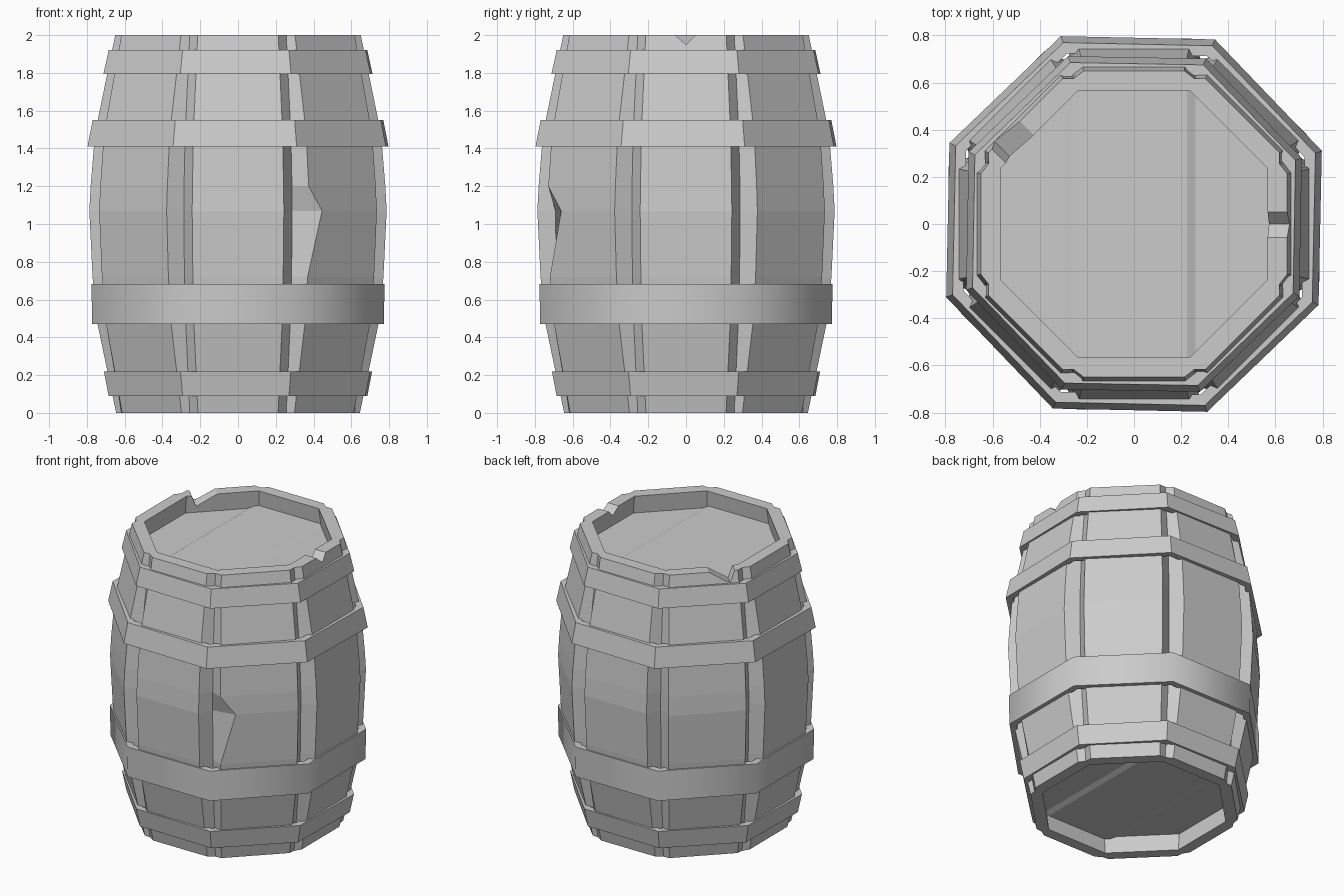
import bpy, bmesh
from math import pi, sin, cos, tan, radians
from mathutils import Vector

if "Cube" in bpy.data.objects:
    bpy.data.objects.remove(bpy.data.objects["Cube"])

T = tan(pi / 8)          # half side / apothem of a regular octagon


def make_object(name, bm):
    bmesh.ops.recalc_face_normals(bm, faces=bm.faces)
    mesh = bpy.data.meshes.new(name)
    bm.to_mesh(mesh)
    bm.free()
    obj = bpy.data.objects.new(name, mesh)
    bpy.context.collection.objects.link(obj)
    return obj


def side_point(k, r, t, z):
    """Point on barrel side k: r outward, t along the side."""
    a = k * pi / 4
    return Vector((r * cos(a) - t * sin(a), r * sin(a) + t * cos(a), z))


def bridge(bm, lower, upper):
    n = len(lower)
    for i in range(n):
        j = (i + 1) % n
        bm.faces.new((lower[i], lower[j], upper[j], upper[i]))


# Staves: eight flat sides with V grooves between them (z, outer, groove)
rows = [(0, .645, .617), (.5, .75, .67), (.72, .77, .685), (1.07, .787, .692),
        (1.2, .78, .69), (1.48, .757, .675), (2, .65, .617)]
bm = bmesh.new()
outers, inners = [], []
for z, r, g in rows:
    outer, inner = [], []
    for k in range(8):
        w = r * T - .055 - (r - .645) * .2 + (.01 if k % 2 else 0)
        chip = .1 if (k == 7 and z == 1.07) else 0      # split on front right stave
        outer += [bm.verts.new(side_point(k, g, -g * T, z)),
                  bm.verts.new(side_point(k, r - chip * .05, -w + chip, z)),
                  bm.verts.new(side_point(k, r, w, z))]
        i = g - .05
        inner.append(bm.verts.new(side_point(k, i, -i * T, z)))
    outers.append(outer)
    inners.append(inner)
for loops in (outers, inners):
    for lo, hi in zip(loops, loops[1:]):
        bridge(bm, lo, hi)
for o, i in ((outers[0], inners[0]), (outers[-1], inners[-1])):
    for k in range(8):
        n = (k + 1) % 8
        bm.faces.new((o[3 * k], o[3 * k + 1], o[3 * k + 2], o[3 * n], i[n], i[k]))
staves = make_object("staves", bm)


# Chips broken out of the rim
def rim_chip(name, k, profile):
    bm = bmesh.new()
    a, b = [[bm.verts.new(side_point(k, r, t, z)) for t, z in profile] for r in (.45, .8)]
    bridge(bm, a, b)
    bm.faces.new(a)
    bm.faces.new(b)
    cutter = make_object(name, bm)
    cutter.hide_render = True
    mod = staves.modifiers.new(name, 'BOOLEAN')
    mod.operation = 'DIFFERENCE'
    mod.solver = 'EXACT'
    mod.object = cutter
    bpy.context.view_layer.objects.active = staves
    bpy.ops.object.modifier_apply(modifier=name)
    bpy.data.objects.remove(cutter)


rim_chip("right_chip", 0, [(-.08, 2.02), (0, 1.95), (.07, 2.02)])
rim_chip("back_left_chip", 3, [(0, 2.02), (.17, 1.92), (.21, 2.02)])


# Hoops: octagonal bands, slightly turned
def hoop(name, z0, z1, r0, r1, turn, thick=.045, smooth=False):
    bm = bmesh.new()
    rings = [[bm.verts.new(side_point(k, r, -r * T, z)) for k in range(8)]
             for r, z in ((r0, z0), (r1, z1), (r1 - thick, z1), (r0 - thick, z0))]
    for n in range(4):
        bridge(bm, rings[n], rings[(n + 1) % 4])
    obj = make_object(name, bm)
    obj.rotation_euler.z = radians(turn)
    if smooth:
        for o in bpy.context.selected_objects:
            o.select_set(False)
        obj.select_set(True)
        bpy.context.view_layer.objects.active = obj
        bpy.ops.object.shade_smooth_by_angle(angle=radians(50))


hoop("bottom_hoop", .09, .22, .68, .705, -1)
hoop("lower_hoop", .47, .682, .772, .776, 0, smooth=True)
hoop("upper_hoop", 1.41, 1.55, .79, .763, -1.2)
hoop("top_hoop", 1.795, 1.92, .707, .68, -1)


# Heads: three boards with small steps between them, clipped to an octagon
def head(name, z, up):
    bm = bmesh.new()
    prof = [(-.7, 0), (-.295, 0), (-.265, .015), (.225, .015), (.26, 0), (.7, 0)]
    a, b = [[bm.verts.new((x, y, z + up * h)) for x, h in prof] for y in (-.7, .7)]
    for i in range(5):
        bm.faces.new((a[i], a[i + 1], b[i + 1], b[i]))
    ext = bmesh.ops.extrude_face_region(bm, geom=bm.faces[:])
    for v in ext['geom']:
        if isinstance(v, bmesh.types.BMVert):
            v.co.z = z - up * .04
    for k in range(8):
        geom = bm.verts[:] + bm.edges[:] + bm.faces[:]
        cut = bmesh.ops.bisect_plane(bm, geom=geom, plane_co=side_point(k, .6, 0, z),
                                     plane_no=side_point(k, 1, 0, 0), clear_outer=True)
        edges = [e for e in cut['geom_cut'] if isinstance(e, bmesh.types.BMEdge)]
        bmesh.ops.holes_fill(bm, edges=edges)
    make_object(name, bm)


head("top_head", 1.875, 1)
head("bottom_head", .125, -1)
